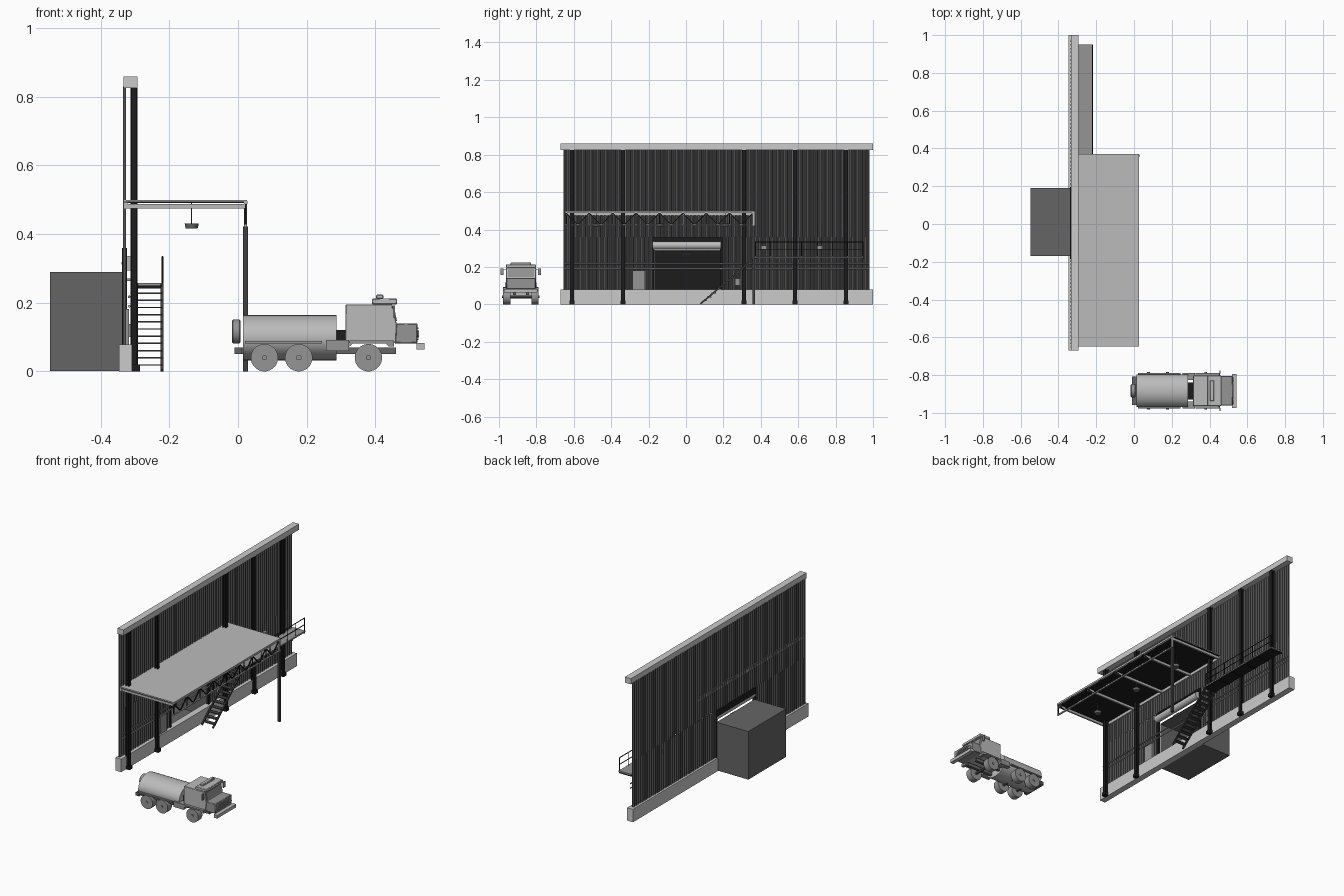
import bpy, bmesh, math
from mathutils import Matrix, Vector

if "Cube" in bpy.data.objects:
    bpy.data.objects.remove(bpy.data.objects["Cube"])

# Grey tones of the painted parts
TONES = {"black": 0.012, "dark": 0.05, "shed": 0.13, "mid": 0.3, "grey": 0.5, "pale": 0.68}
MATS = {}
for tone, v in TONES.items():
    MATS[tone] = bpy.data.materials.new(tone + "_paint")
    MATS[tone].diffuse_color = (v, v, v, 1)


class Part:
    """Collects primitives into one named object."""

    def __init__(self, name):
        self.name, self.bm = name, bmesh.new()

    def box(self, x0, x1, y0, y1, z0, z1):
        m = Matrix.Translation(((x0 + x1) / 2, (y0 + y1) / 2, (z0 + z1) / 2))
        m = m @ Matrix.Diagonal((x1 - x0, y1 - y0, z1 - z0, 1))
        bmesh.ops.create_cube(self.bm, size=1, matrix=m)
        return self

    def rod(self, p, q, r, seg=8, r2=None, squash=1.0):
        p, q = Vector(p), Vector(q)
        d = q - p
        m = Matrix.Translation((p + q) / 2) @ Matrix.Diagonal((1, 1, squash, 1))
        m = m @ d.to_track_quat('Z', 'Y').to_matrix().to_4x4() @ Matrix.Rotation(math.pi / seg, 4, 'Z')
        bmesh.ops.create_cone(self.bm, cap_ends=True, segments=seg, radius1=r,
                              radius2=r if r2 is None else r2, depth=d.length, matrix=m)
        return self

    def prism(self, xz, y0, y1):
        a = [self.bm.verts.new((x, y0, z)) for x, z in xz]
        b = [self.bm.verts.new((x, y1, z)) for x, z in xz]
        self.bm.faces.new(a)
        self.bm.faces.new(b[::-1])
        for i in range(len(xz)):
            self.bm.faces.new((a[i - 1], b[i - 1], b[i], a[i]))
        bmesh.ops.recalc_face_normals(self.bm, faces=self.bm.faces[:])
        return self

    def done(self, tone="pale", bevel=0, solid=0, smooth=True):
        me = bpy.data.meshes.new(self.name)
        self.bm.to_mesh(me)
        self.bm.free()
        me.materials.append(MATS[tone])
        ob = bpy.data.objects.new(self.name, me)
        bpy.context.collection.objects.link(ob)
        if solid:
            ob.modifiers.new("Thickness", 'SOLIDIFY').thickness = solid
        if bevel:
            b = ob.modifiers.new("Bevel", 'BEVEL')
            b.width, b.segments = bevel, 1
        if smooth:
            bpy.ops.object.select_all(action='DESELECT')
            ob.select_set(True)
            bpy.context.view_layer.objects.active = ob
            bpy.ops.object.shade_smooth_by_angle(angle=math.radians(35))


# ---- Building wall: plinth, cap, corrugated cladding ----
Part("plinth").box(-0.347, -0.309, -0.67, 1.0, 0, 0.078).done()
Part("wall_cap").box(-0.333, -0.293, -0.67, 1.0, 0.826, 0.86).done()

clad = Part("corrugated_cladding")


def sheet(y0, y1, z0, z1):
    n = round((y1 - y0) / 0.02)
    step = (y1 - y0) / n
    row = [(-0.334 + 0.007 * h, y0 + (i + t) * step)
           for i in range(n) for t, h in ((0, 0), (0.3, 0), (0.5, 1), (0.8, 1))]
    cols = [[clad.bm.verts.new((x, y, z)) for z in (z0, z1)] for x, y in row]
    for a, b in zip(cols, cols[1:]):
        clad.bm.faces.new((a[0], b[0], b[1], a[1]))


sheet(-0.655, -0.18, 0.07, 0.36)
sheet(0.19, 0.985, 0.07, 0.36)
sheet(-0.655, 0.985, 0.36, 0.83)
clad.done("shed", solid=0.0015, smooth=False)

# I-section columns with foot plates
cols = Part("wall_columns")
for y in (-0.61, -0.337, 0.31, 0.583, 0.856):
    for x in (-0.313, -0.297):
        cols.box(x, x + 0.004, y - 0.011, y + 0.011, 0.015, 0.828)
    cols.box(-0.309, -0.297, y - 0.002, y + 0.002, 0.015, 0.828)
    cols.box(-0.313, -0.286, y - 0.014, y + 0.014, 0, 0.02)
cols.done("black")

# Horizontal pipes along the wall
for name, z, tone in (("lower_pipe", 0.19, "grey"), ("upper_pipe", 0.217, "mid")):
    Part(name).rod((-0.317, -0.65, z), (-0.317, 0.98, z), 0.004).done(tone)

# ---- Loading bay behind the wall ----
bay = Part("loading_bay").box(-0.548, -0.337, -0.17, 0.19, 0.001, 0.29)
front = [f for f in bay.bm.faces if f.calc_center_median().x > -0.34]
bmesh.ops.delete(bay.bm, geom=front, context='FACES_ONLY')
bay.done("shed", solid=0.004, smooth=False)
lining = Part("bay_lining").box(-0.543, -0.54, -0.165, 0.185, 0.005, 0.285)
for y in (-0.12, -0.02, 0.02, 0.12):
    lining.box(-0.54, -0.536, y - 0.003, y + 0.003, 0.005, 0.285)
lining.done("black")

frame = Part("bay_door_frame")
frame.box(-0.338, -0.323, -0.185, -0.172, 0.07, 0.36)
frame.box(-0.338, -0.323, 0.182, 0.195, 0.07, 0.36)
frame.box(-0.338, -0.330, -0.172, 0.182, 0.31, 0.36)
frame.box(-0.338, -0.323, -0.172, 0.182, 0.352, 0.36)
frame.done("black")
Part("roller_drum").rod((-0.318, -0.178, 0.315), (-0.318, 0.187, 0.315), 0.021, 24).done("grey")
Part("side_door").box(-0.33, -0.318, -0.285, -0.22, 0.075, 0.182).done("mid")
Part("control_box").box(-0.33, -0.312, 0.262, 0.29, 0.1, 0.138).done("mid")
lights = Part("wall_lights").box(-0.325, -0.31, -0.022, 0.025, 0.264, 0.27)
for y in (0.415, 0.712):
    lights.box(-0.33, -0.312, y - 0.015, y + 0.015, 0.295, 0.315)
lights.done("mid")

# ---- Canopy: roof, rafters, truss, post, lamps ----
Part("canopy_roof").box(-0.333, 0.026, -0.648, 0.37, 0.495, 0.5).done("grey")
Part("canopy_soffit").box(-0.332, 0.025, -0.647, 0.369, 0.491, 0.495).done("black")
raft = Part("canopy_rafters")
for i in range(5):
    y = -0.64 + i * 0.25
    raft.box(-0.333, 0.02, y - 0.005, y + 0.005, 0.474, 0.488)
raft.box(-0.333, -0.322, -0.648, 0.37, 0.474, 0.492)
raft.done("grey")

chords = Part("truss_chords")
chords.box(0.017, 0.027, -0.648, 0.37, 0.488, 0.497)
chords.box(0.018, 0.026, -0.648, 0.37, 0.421, 0.428)
chords.box(0.018, 0.026, 0.356, 0.368, 0.42, 0.49)
chords.done("grey")
web = Part("truss_web")
n, w = 8, 1.0 / 8
for i in range(n):
    y = -0.642 + i * w
    web.rod((0.022, y, 0.488), (0.022, y + w / 2, 0.425), 0.004, 4)
    web.rod((0.022, y + w / 2, 0.425), (0.022, y + w, 0.488), 0.004, 4)
    web.rod((0.022, y, 0.425), (0.022, y, 0.488), 0.003, 4)
web.done("black")
Part("canopy_post").box(0.015, 0.029, 0.355, 0.369, 0, 0.422).done("dark")

lamps = Part("hanging_lamps")
for y in (-0.48, -0.14, 0.21):
    lamps.rod((-0.135, y, 0.425), (-0.135, y, 0.494), 0.0015, 6)
    lamps.rod((-0.135, y, 0.417), (-0.135, y, 0.431), 0.018, 16, 0.021)
lamps.done("shed")

# ---- Walkway, railing and stairs ----
Part("walkway_deck").box(-0.3, -0.217, 0.37, 0.95, 0.25, 0.257).done("mid")
under = Part("walkway_supports")
for i in range(6):
    y = 0.373 + i * 0.1145
    under.box(-0.3, -0.218, y - 0.003, y + 0.003, 0.242, 0.25)
under.box(-0.298, -0.219, 0.372, 0.948, 0.247, 0.25)
under.done("black")

rail = Part("walkway_railing")
for i in range(8):
    y = 0.372 + i * 0.082
    rail.rod((-0.22, y, 0.25), (-0.22, y, 0.334), 0.0025, 6)
for z in (0.294, 0.334):
    rail.rod((-0.22, 0.37, z), (-0.22, 0.948, z), 0.0025, 6)
rail.done("black")

stairs = Part("stairs")
for x in (-0.295, -0.222):
    stairs.rod((x, 0.078, 0.003), (x, 0.37, 0.251), 0.006, 4)
for i in range(12):
    t = (i + 0.9) / 12
    y, z = 0.078 + 0.292 * t, 0.251 * t
    stairs.box(-0.295, -0.222, y - 0.013, y + 0.013, z - 0.002, z + 0.002)
stairs.done("dark")

# ---- Tanker truck (drives towards +x) ----
YC = -0.883
chassis = Part("truck_chassis")
for s in (-1, 1):
    chassis.box(-0.01, 0.46, YC + s * 0.035 - 0.008, YC + s * 0.035 + 0.008, 0.05, 0.07)
chassis.box(-0.01, 0.012, YC - 0.075, YC + 0.075, 0.05, 0.07)
for x in (0.077, 0.177, 0.38):
    chassis.rod((x, YC - 0.08, 0.04), (x, YC + 0.08, 0.04), 0.008, 10)
chassis.done("shed")

Part("truck_tank").rod((0.014, YC, 0.098), (0.287, YC, 0.098), 0.086, 32, squash=0.78).done("grey")
Part("cab_link").box(0.284, 0.315, YC - 0.045, YC + 0.045, 0.07, 0.12).done("black")

wheels = Part("truck_wheels")
for x in (0.077, 0.177, 0.38):
    for s in (-1, 1):
        wheels.rod((x, YC + s * 0.056, 0.04), (x, YC + s * 0.095, 0.04), 0.04, 24)
        wheels.rod((x, YC + s * 0.09, 0.04), (x, YC + s * 0.1, 0.04), 0.008, 8)
wheels.done("mid")
Part("spare_wheel").rod((-0.018, YC, 0.116), (0.008, YC, 0.116), 0.035, 24).done("mid", bevel=0.004)

# Side boxes and fenders
skirts = Part("truck_fenders")
for s in (-1, 1):
    a, b = sorted((YC + s * 0.056, YC + s * 0.095))
    skirts.box(0.02, 0.245, a, b, 0.081, 0.088)
    skirts.box(0.256, 0.324, a, b, 0.06, 0.092)
    skirts.prism([(0.325, 0.072), (0.335, 0.082), (0.43, 0.082), (0.44, 0.072),
                  (0.455, 0.072), (0.455, 0.09), (0.325, 0.09)], a, b)
skirts.done("mid")

# Cab, hood, grille, bumper
Part("truck_cab").prism([(0.312, 0.084), (0.46, 0.084), (0.463, 0.135), (0.45, 0.195), (0.314, 0.195)],
                        YC - 0.08, YC + 0.08).done("grey", bevel=0.002)
Part("truck_hood").box(0.455, 0.523, YC - 0.078, YC + 0.078, 0.082, 0.14).done("mid", bevel=0.003)
grille = Part("truck_grille")
for i in range(5):
    z = 0.092 + i * 0.008
    grille.box(0.52, 0.526, YC - 0.045, YC + 0.045, z, z + 0.004)
for s in (-1, 1):
    grille.rod((0.518, YC + s * 0.06, 0.108), (0.528, YC + s * 0.06, 0.108), 0.01, 16)
grille.done("mid")
Part("truck_bumper").box(0.52, 0.543, YC - 0.09, YC + 0.09, 0.064, 0.083).done("grey")

# Windows, roof visor, beacon bar, mirrors
glass = Part("truck_windows")
glass.prism([(0.459, 0.147), (0.463, 0.147), (0.455, 0.188), (0.45, 0.188)], YC - 0.07, YC + 0.07)
glass.done("mid")
Part("roof_visor").box(0.39, 0.464, YC - 0.08, YC + 0.08, 0.195, 0.213).done("grey", bevel=0.003)
Part("beacon_bar").box(0.402, 0.424, YC - 0.055, YC + 0.055, 0.211, 0.224).done("grey", bevel=0.003)
mirrors = Part("truck_mirrors")
for s in (-1, 1):
    mirrors.rod((0.448, YC + s * 0.075, 0.187), (0.455, YC + s * 0.1, 0.187), 0.002, 6)
    a, b = sorted((YC + s * 0.092, YC + s * 0.108))
    mirrors.box(0.452, 0.458, a, b, 0.157, 0.192)
mirrors.done("mid")

for m in bpy.data.materials:
    if m.users and not m.is_grease_pencil:
        m.use_nodes = True
        m.node_tree.nodes["Principled BSDF"].inputs["Base Color"].default_value = m.diffuse_color
